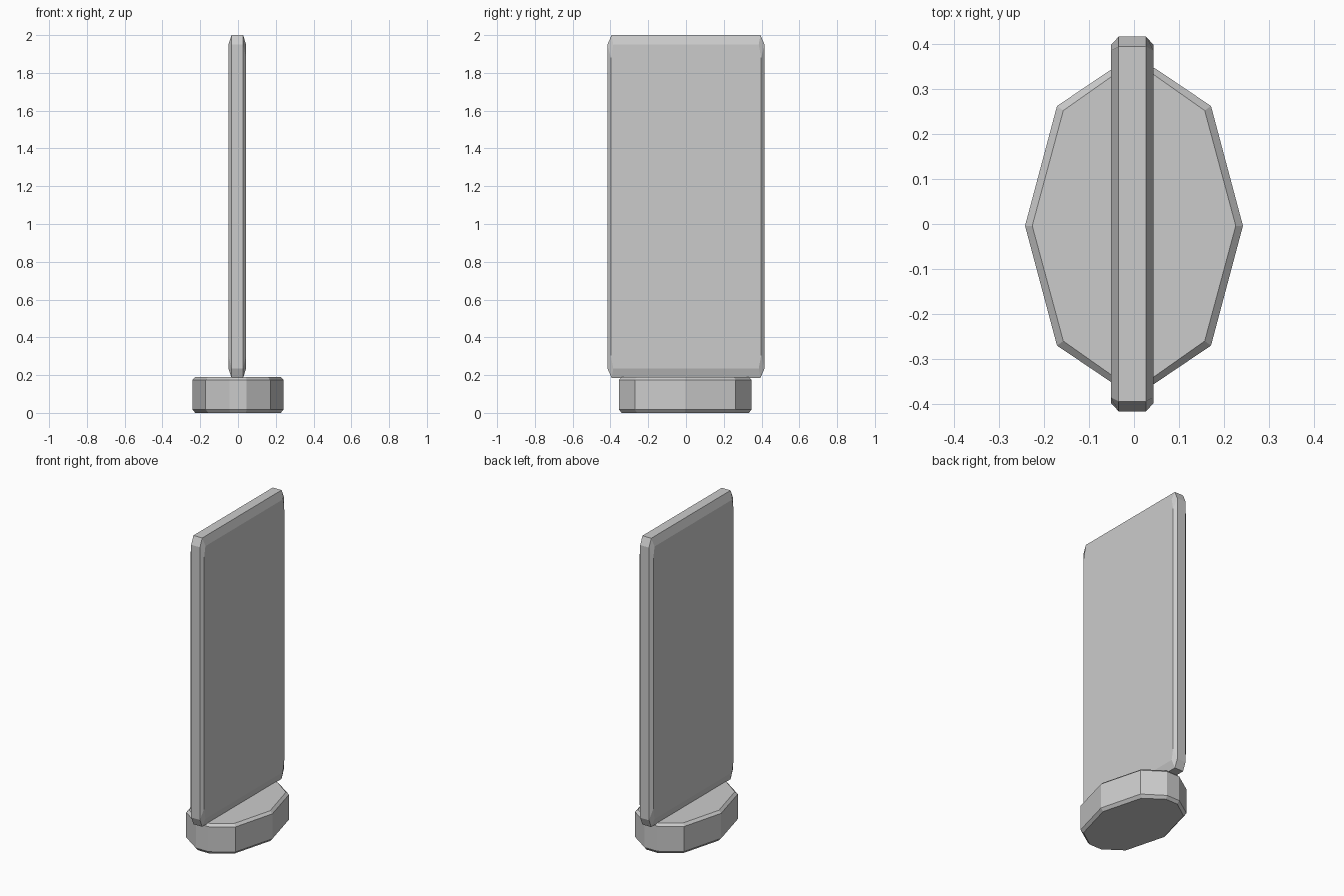
import bpy, bmesh

if "Cube" in bpy.data.objects:
    bpy.data.objects.remove(bpy.data.objects["Cube"])


def loft(name, rings):
    """Solid skinned through matching rings of points, capped at both ends."""
    bm = bmesh.new()
    loops = [[bm.verts.new(p) for p in ring] for ring in rings]
    n = len(loops[0])
    for a, b in zip(loops, loops[1:]):
        for i in range(n):
            j = (i + 1) % n
            bm.faces.new((a[i], a[j], b[j], b[i]))
    bm.faces.new(loops[0][::-1])
    bm.faces.new(loops[-1])
    bmesh.ops.recalc_face_normals(bm, faces=bm.faces)
    mesh = bpy.data.meshes.new(name)
    bm.to_mesh(mesh)
    bm.free()
    obj = bpy.data.objects.new(name, mesh)
    bpy.context.collection.objects.link(obj)
    return obj


def mirrored(quarter):
    """Closed outline from its first-quadrant points, mirrored in both axes."""
    half = quarter + [(-u, v) for u, v in reversed(quarter)]
    pts = half + [(-u, -v) for u, v in half]
    return [p for i, p in enumerate(pts)
            if max(abs(p[0] - pts[i - 1][0]), abs(p[1] - pts[i - 1][1])) > 1e-6]


# Base: stretched octagon with blunted ends, chamfered top and bottom
outer = mirrored([(0.242, 0), (0.171, 0.266), (0.045, 0.351)])
inner = mirrored([(0.226, 0), (0.157, 0.256), (0.042, 0.337)])
loft("base", [[(x, y - 0.004, z) for x, y in ring] for z, ring in
              ((0, inner), (0.018, outer), (0.175, outer), (0.19, inner))])

# Upright panel: corner-cut slab with chamfered front and back faces
rim = mirrored([(0.416, 0.857), (0.394, 0.9075)])
face = mirrored([(0.398, 0.788), (0.385, 0.857)])
loft("upright_panel", [[(x, y, z + 1.0925) for y, z in ring] for x, ring in
                       ((-0.051, face), (-0.034, rim), (0.027, rim), (0.043, face))])
